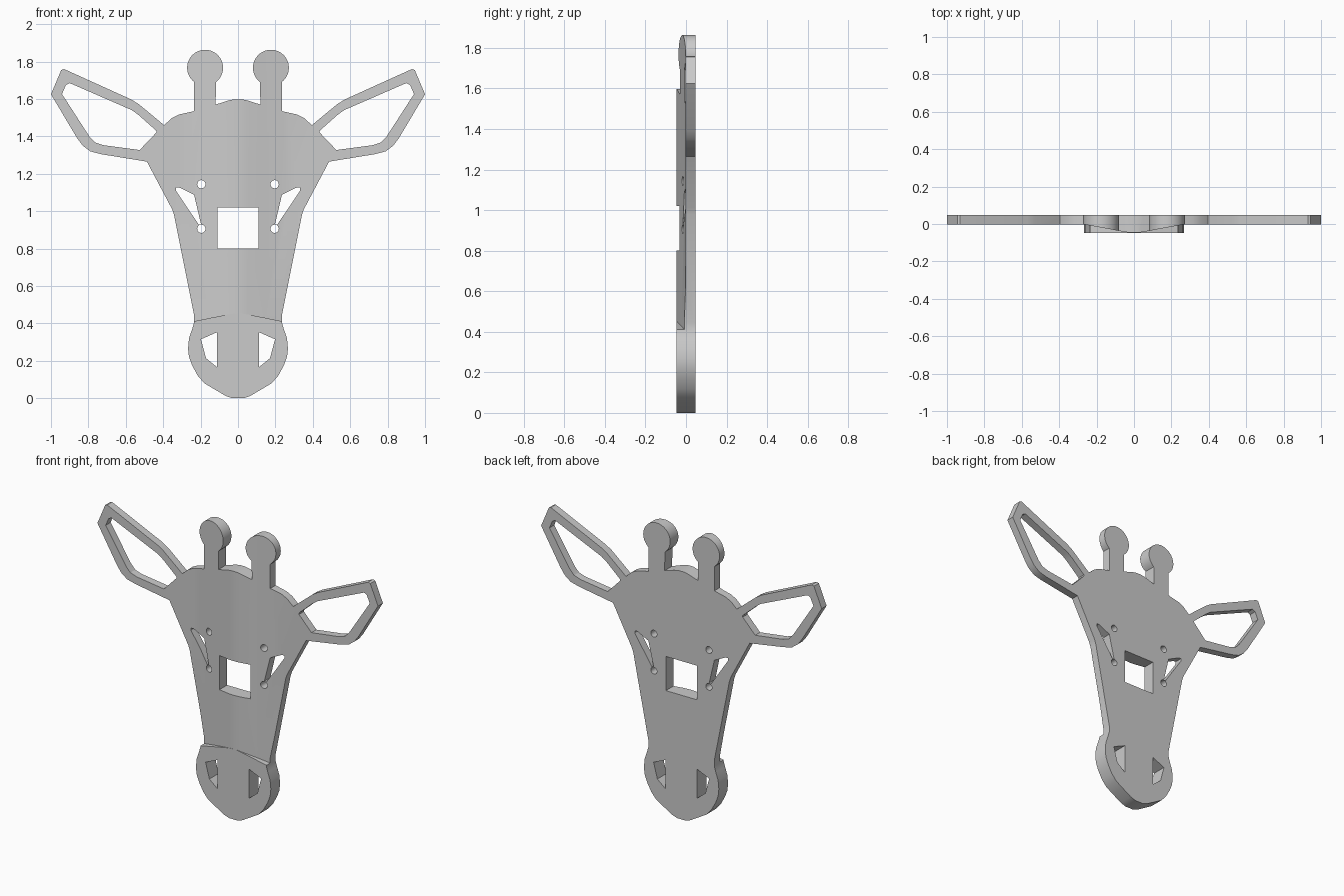
import bpy, bmesh, math

cube = bpy.data.objects.get("Cube")
if cube:
    bpy.data.objects.remove(cube, do_unlink=True)

DEPTH = 0.047  # half thickness of the plate

grey = bpy.data.materials.new("plain_grey")
grey.use_nodes = True
grey.diffuse_color = (0.6, 0.6, 0.6, 1)
grey.node_tree.nodes["Principled BSDF"].inputs["Base Color"].default_value = (0.6, 0.6, 0.6, 1)


def make_object(name, bm):
    bmesh.ops.recalc_face_normals(bm, faces=bm.faces)
    mesh = bpy.data.meshes.new(name)
    bm.to_mesh(mesh)
    bm.free()
    mesh.materials.append(grey)
    obj = bpy.data.objects.new(name, mesh)
    bpy.context.collection.objects.link(obj)
    return obj


def arc(cx, cz, r, start, end, n):
    steps = [math.radians(start + (end - start) * i / n) for i in range(n + 1)]
    return [(cx + r * math.cos(a), cz + r * math.sin(a)) for a in steps]


def mirrored(points):
    return [(-x, z) for x, z in reversed(points)]


# Left half of the silhouette, from chin to crown
muzzle = [(0.03, 0.0), (0.065, 0.012), (0.13, 0.05), (0.18, 0.08), (0.215, 0.12),
          (0.245, 0.175), (0.262, 0.22), (0.267, 0.265), (0.262, 0.32),
          (0.245, 0.37), (0.235, 0.405), (0.235, 0.445)]
cheek = [(0.342, 0.98), (0.352, 1.01), (0.487, 1.265)]
ear = [(0.733, 1.305), (0.79, 1.32), (0.83, 1.35), (0.86, 1.39), (1.0, 1.625),
       (0.945, 1.755), (0.93, 1.76), (0.57, 1.597), (0.53, 1.572), (0.395, 1.46)]
brow = [(0.355, 1.497), (0.315, 1.517), (0.235, 1.535)]
horn = arc(0.176, 1.767, 0.096, -52, 232, 40)
crown = [(0.12, 1.57), (0.05, 1.592), (0.02, 1.598)]
half = muzzle + cheek + ear + brow + horn + crown
outline = half + mirrored(half)

# Openings on the left side
ear_hole = [(0.437, 1.42), (0.526, 1.327), (0.72, 1.353), (0.765, 1.368), (0.795, 1.4),
            (0.941, 1.626), (0.92, 1.675), (0.9, 1.685), (0.567, 1.54),
            (0.53, 1.513), (0.437, 1.43)]
eye_slit = [(0.332, 1.11), (0.332, 1.127), (0.315, 1.127), (0.235, 1.088),
            (0.198, 0.931), (0.21, 0.928)]
nostril = [(0.112, 0.353), (0.198, 0.315), (0.171, 0.214), (0.112, 0.166)]
upper_peg = arc(0.196, 1.144, 0.022, 0, 345, 23)
lower_peg = arc(0.196, 0.906, 0.022, 0, 345, 23)
side_holes = [ear_hole, eye_slit, nostril, upper_peg, lower_peg]
nose_window = [(-0.11, 0.8), (0.11, 0.8), (0.11, 1.02), (-0.11, 1.02)]
holes = side_holes + [mirrored(h) for h in side_holes] + [nose_window]

# Head plate: filled silhouette with openings, extruded to full thickness
bm = bmesh.new()
for loop in [outline] + holes:
    verts = [bm.verts.new((x, DEPTH, z)) for x, z in loop]
    for i, v in enumerate(verts):
        bm.edges.new((v, verts[i - 1]))
bmesh.ops.triangle_fill(bm, edges=bm.edges[:], use_beauty=True, use_dissolve=False)
result = bmesh.ops.extrude_face_region(bm, geom=bm.faces[:], use_keep_orig=True)
moved = [g for g in result["geom"] if isinstance(g, bmesh.types.BMVert)]
bmesh.ops.translate(bm, verts=moved, vec=(0, -2 * DEPTH, 0))
head = make_object("giraffe_head", bm)

# Cutter shaping the ridged face above the raised muzzle: x, face depth, muzzle edge height
right = [(0.025, -0.0455, 0.452), (0.05, -0.0425, 0.448), (0.15, -0.0235, 0.429),
         (0.265, -0.003, 0.405), (1.2, -0.003, 0.405)]
profile = [(-x, y, z) for x, y, z in reversed(right)] + [(0, -0.0465, 0.453)] + right
bm = bmesh.new()
rings = []
for x, y, z in profile:
    corners = [(y, z), (-0.15, z), (-0.15, 2.2), (y, 2.2)]
    rings.append([bm.verts.new((x, cy, cz)) for cy, cz in corners])
for a, b in zip(rings, rings[1:]):
    for i in range(4):
        bm.faces.new((a[i - 1], a[i], b[i], b[i - 1]))
bm.faces.new(rings[0])
bm.faces.new(rings[-1])
cutter = make_object("face_cutter", bm)
cutter.hide_render = True

mod = head.modifiers.new("face_slope", "BOOLEAN")
mod.operation = "DIFFERENCE"
mod.solver = "EXACT"
mod.object = cutter
bpy.context.view_layer.objects.active = head
head.select_set(True)
bpy.ops.object.modifier_apply(modifier=mod.name)
bpy.data.objects.remove(cutter, do_unlink=True)

# Smooth rounded edges, keep corners sharp
bpy.ops.object.shade_smooth_by_angle(angle=math.radians(25))
